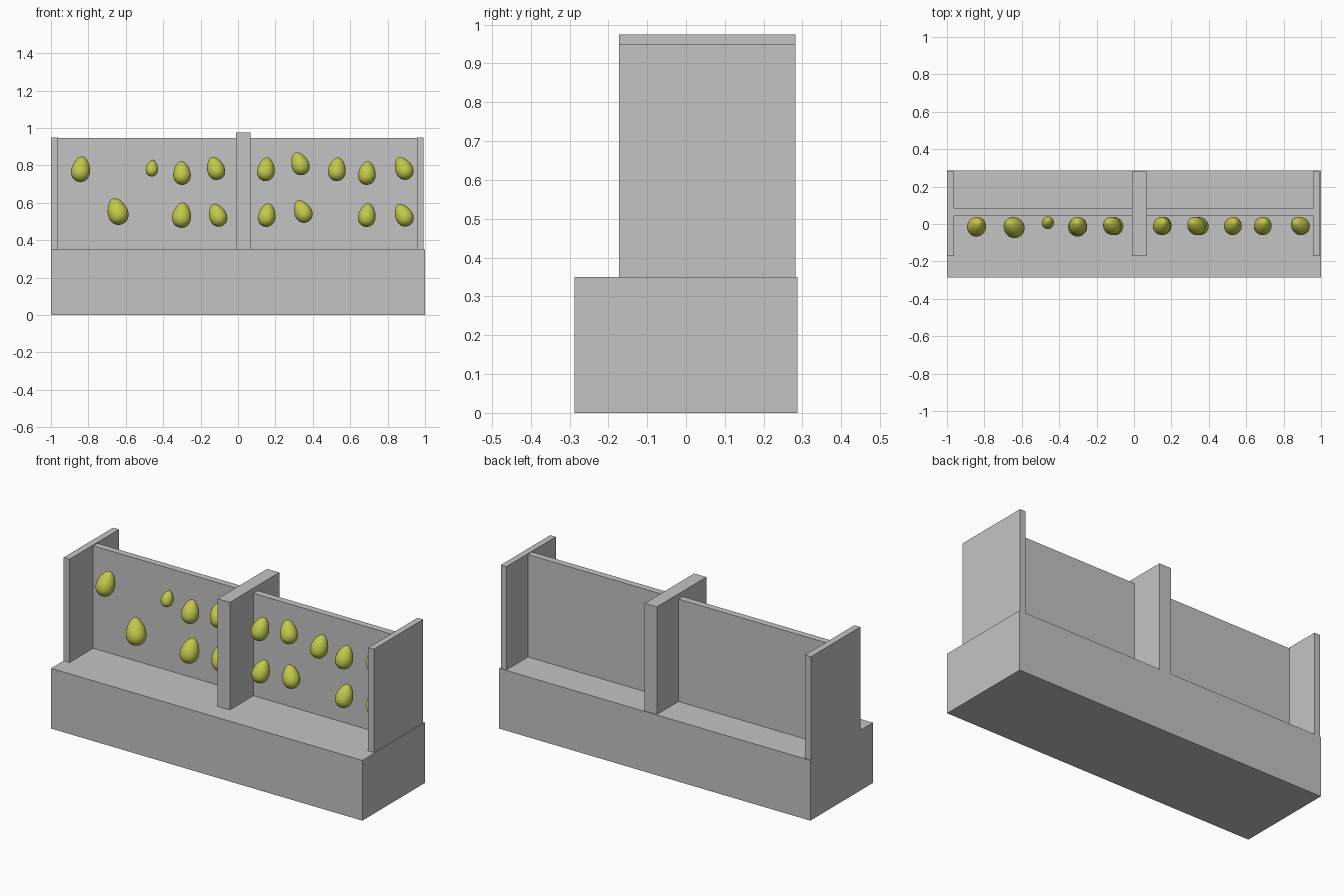
import bpy
import bmesh
from math import radians
from mathutils import Vector

default_cube = bpy.data.objects.get("Cube")
if default_cube:
    bpy.data.objects.remove(default_cube, do_unlink=True)


def make_material(name, colour):
    material = bpy.data.materials.new(name)
    material.use_nodes = True
    material.diffuse_color = colour
    for node in material.node_tree.nodes:
        if node.type == 'BSDF_PRINCIPLED':
            node.inputs["Base Color"].default_value = colour
    return material


grey = make_material("stone grey", (0.55, 0.55, 0.55, 1))
olive = make_material("olive yellow", (0.54, 0.58, 0.07, 1))


def add_object(name, bm, material):
    mesh = bpy.data.meshes.new(name)
    bm.to_mesh(mesh)
    bm.free()
    mesh.materials.append(material)
    obj = bpy.data.objects.new(name, mesh)
    bpy.context.scene.collection.objects.link(obj)
    return obj


def add_box(name, low, high):
    """Box spanning two opposite corners."""
    low, high = Vector(low), Vector(high)
    bm = bmesh.new()
    bmesh.ops.create_cube(bm, size=1)
    for vert in bm.verts:
        vert.co = (low + high) / 2 + vert.co * (high - low)
    return add_object(name, bm, grey)


def add_egg(name, x, z, length, tilt):
    """Smooth egg with a narrow top, leaning back against the panel."""
    bm = bmesh.new()
    bmesh.ops.create_uvsphere(bm, u_segments=32, v_segments=20, radius=1)
    for vert in bm.verts:
        height = vert.co.z
        width = length * 0.355 * (1 - 0.22 * height)
        vert.co = (vert.co.x * width, vert.co.y * width, height * length / 2)
    for face in bm.faces:
        face.smooth = True
    egg = add_object(name, bm, olive)
    egg.location = (x, panel_front - length * 0.4, z)
    egg.rotation_euler = (radians(-18), radians(tilt), 0)
    return egg


# Plinth and upright walls
base_top = 0.35
wall_front, wall_back = -0.172, 0.282
panel_front, panel_back = 0.045, 0.084
add_box("base", (-1, -0.287, 0), (1, 0.287, base_top))
walls = (("right_end_wall", -1, -0.962, 0.95),
         ("middle_wall", -0.01, 0.068, 0.975),
         ("left_end_wall", 0.957, 0.993, 0.95))
for name, start, end, top in walls:
    add_box(name, (start, wall_front, base_top), (end, wall_back, top))

# Thin panels between the walls
for name, left, right in (("right_panel", walls[0], walls[1]),
                          ("left_panel", walls[1], walls[2])):
    add_box(name, (left[2], panel_front, base_top),
            (right[1], panel_back, 0.945))

# Eggs on the panels: x, z, length, sideways tilt
upper_eggs = ((-.84, .78, .14, 8), (-.46, .785, .09, 5), (-.3, .76, .13, -3),
              (-.12, .785, .13, -18), (.15, .78, .13, 8), (.33, .81, .13, -22),
              (.53, .78, .13, 6), (.69, .76, .13, 5), (.885, .785, .13, -25))
lower_eggs = ((-.645, .555, .15, -18), (-.3, .535, .14, 6),
              (-.11, .535, .13, -22), (.155, .535, .13, 10),
              (.345, .555, .13, -25), (.69, .535, .13, 8),
              (.885, .535, .13, -28))
for row, eggs in (("upper", upper_eggs), ("lower", lower_eggs)):
    for number, egg in enumerate(eggs, start=1):
        add_egg(f"{row}_egg_{number}", *egg)
